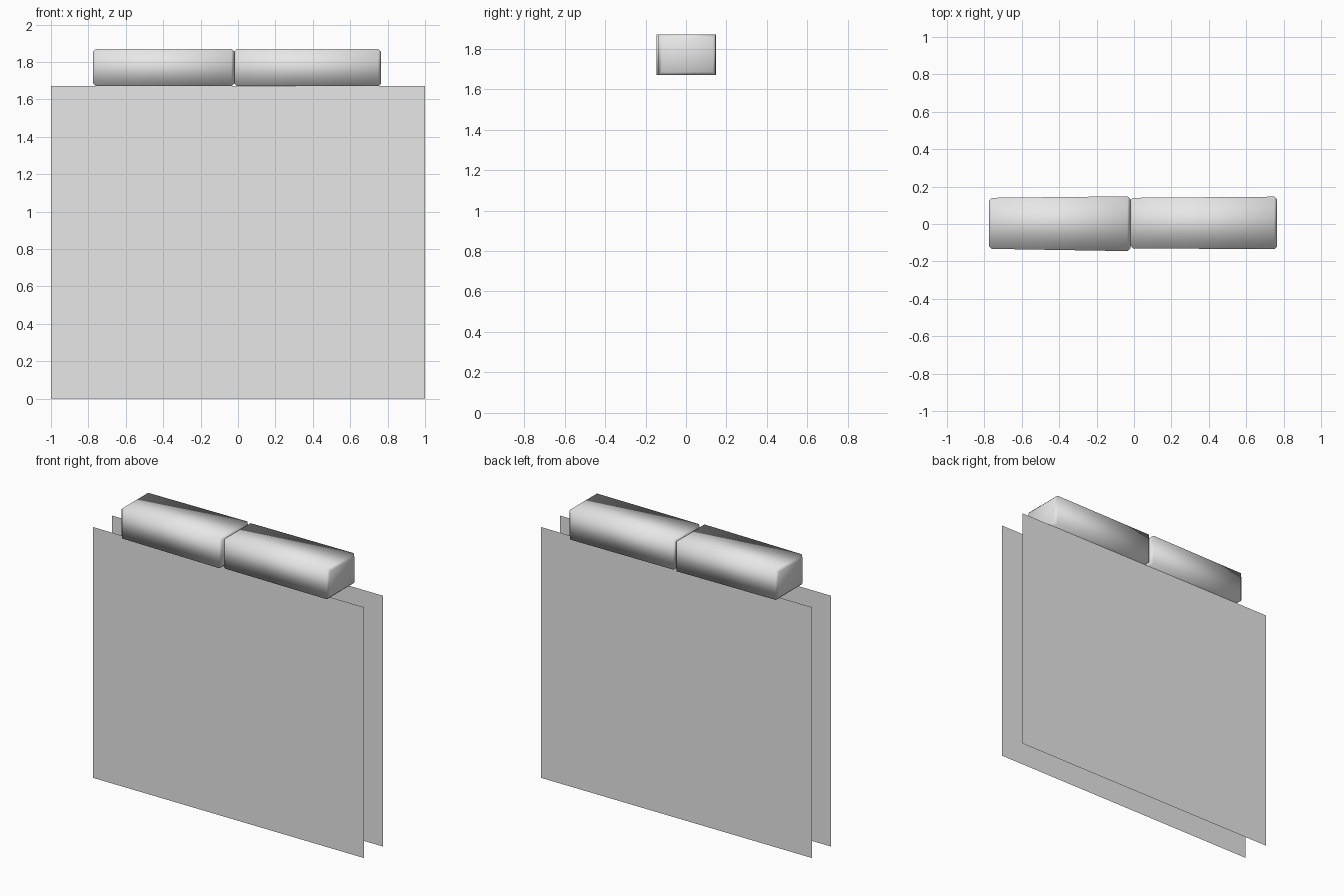
import bpy

old = bpy.data.objects.get("Cube")
if old:
    bpy.data.objects.remove(old, do_unlink=True)

grey = bpy.data.materials.new("plain_grey")
grey.use_nodes = True
GREY = (0.8, 0.8, 0.8, 1)
grey.diffuse_color = GREY
grey.node_tree.nodes["Principled BSDF"].inputs["Base Color"].default_value = GREY


def add_mesh(name, verts, faces, smooth=False):
    mesh = bpy.data.meshes.new(name)
    mesh.from_pydata(verts, [], faces)
    mesh.materials.append(grey)
    for poly in mesh.polygons:
        poly.use_smooth = smooth
    mesh.update()
    obj = bpy.data.objects.new(name, mesh)
    bpy.context.collection.objects.link(obj)
    return obj


BOTTOM, TOP, CHAMFER = 1.67, 1.87, 0.015


def add_block(name, x0, x1, back0, back1, front0, front1):
    """Tapered block with chamfered ends, lofted along x from four rectangles."""
    sections = [(x0, CHAMFER, back0, front0), (x0 + CHAMFER, 0, back0, front0),
                (x1 - CHAMFER, 0, back1, front1), (x1, CHAMFER, back1, front1)]
    verts, faces = [], []
    for x, inset, back, front in sections:
        f, b, lo, hi = front + inset, back - inset, BOTTOM + inset, TOP - inset
        verts += [(x, f, lo), (x, b, lo), (x, b, hi), (x, f, hi)]
    for s in range(3):
        for i in range(4):
            j = (i + 1) % 4
            a = 4 * s
            faces.append((a + i, a + 4 + i, a + 4 + j, a + j))
    last = len(verts) - 4
    faces += [(3, 2, 1, 0), tuple(range(last, last + 4))]
    # Orientation: x-axis loft of a counter-clockwise section needs reversed sides
    faces = [tuple(reversed(f)) for f in faces[:-2]] + faces[-2:]
    return add_mesh(name, verts, faces, smooth=True)


# Thin hanging sheets, front and back
for name, y in (("front_sheet", -0.1), ("back_sheet", 0.1)):
    quad = (0, 1, 2, 3) if y < 0 else (3, 2, 1, 0)
    add_mesh(name, [(-1, y, 0), (1, y, 0), (1, y, BOTTOM), (-1, y, BOTTOM)], [quad])

# Two soft-shaded blocks lying end to end along the top
add_block("top_block_a", -0.775, -0.02, 0.14, 0.148, -0.133, -0.145)
add_block("top_block_b", -0.02, 0.765, 0.14, 0.146, -0.13, -0.135)
